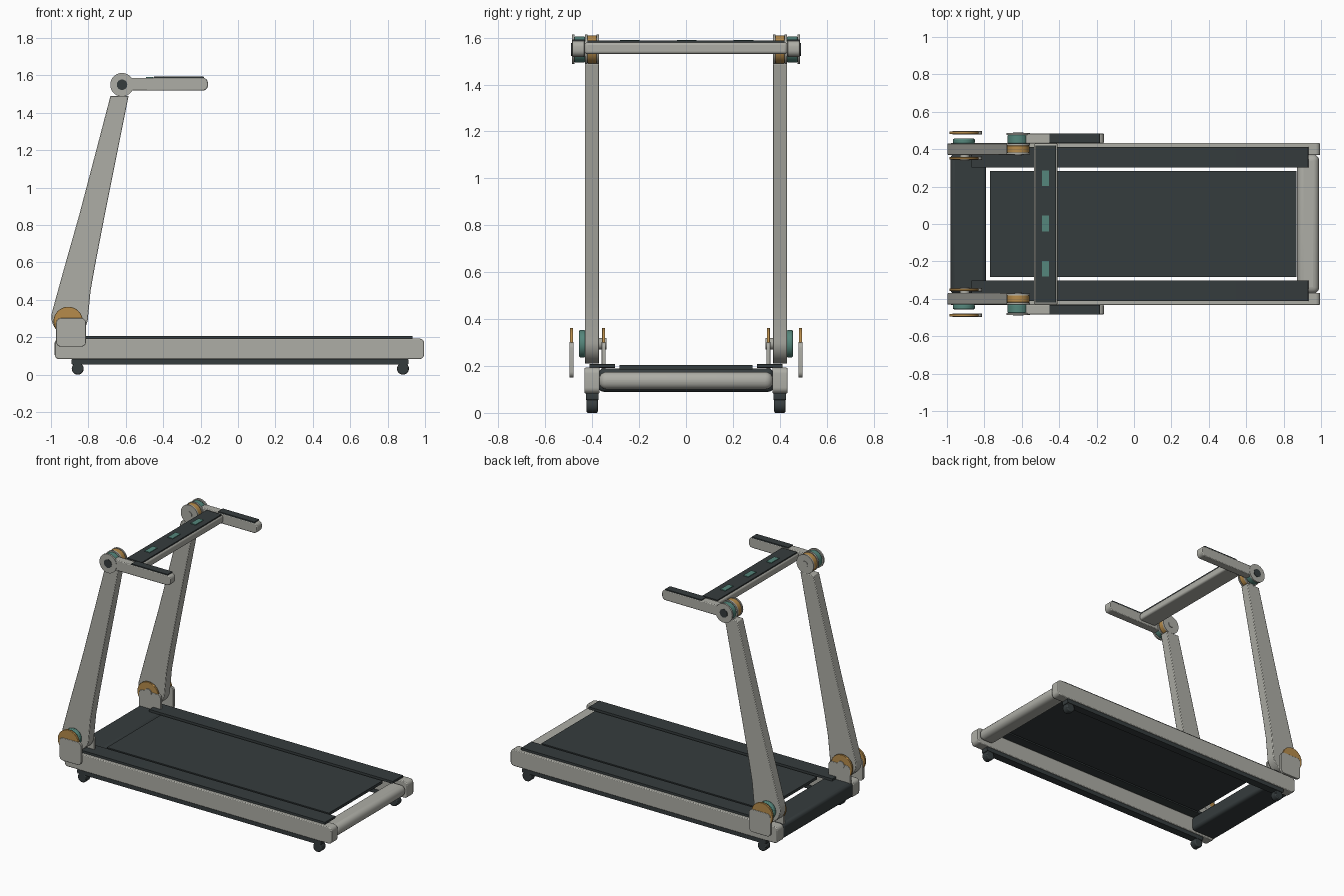
import bpy, bmesh, math

if "Cube" in bpy.data.objects:
    bpy.data.objects.remove(bpy.data.objects["Cube"])


def colour(name, rgb):
    m = bpy.data.materials.new(name)
    m.diffuse_color = (*rgb, 1)
    m.use_nodes = True
    m.node_tree.nodes["Principled BSDF"].inputs["Base Color"].default_value = m.diffuse_color
    return m


GREY = colour("warm grey", (0.42, 0.42, 0.38))
DARK = colour("charcoal", (0.036, 0.045, 0.047))
ORANGE = colour("ochre", (0.47, 0.26, 0.07))
TEAL = colour("teal", (0.09, 0.24, 0.20))


def finish(name, bm, mat, bevel=0.0, segments=3):
    bmesh.ops.recalc_face_normals(bm, faces=bm.faces)
    me = bpy.data.meshes.new(name)
    bm.to_mesh(me)
    bm.free()
    me.materials.append(mat)
    ob = bpy.data.objects.new(name, me)
    bpy.context.collection.objects.link(ob)
    if bevel:
        mod = ob.modifiers.new("bevel", "BEVEL")
        mod.width, mod.segments = bevel, segments
        mod.limit_method = "ANGLE"
        mod.angle_limit = math.radians(40)
    bpy.ops.object.select_all(action="DESELECT")
    ob.select_set(True)
    bpy.context.view_layer.objects.active = ob
    bpy.ops.object.shade_smooth_by_angle(angle=math.radians(35))
    return ob


def prism(name, pts, y0, y1, mat, bevel=0.0):
    """Extrude an x-z outline along y."""
    bm = bmesh.new()
    a = [bm.verts.new((x, y0, z)) for x, z in pts]
    b = [bm.verts.new((x, y1, z)) for x, z in pts]
    n = len(pts)
    bm.faces.new(a)
    bm.faces.new(b)
    for i in range(n):
        bm.faces.new((a[i], a[(i + 1) % n], b[(i + 1) % n], b[i]))
    return finish(name, bm, mat, bevel, 2)


def box(name, x, y, z, mat, bevel=0.0, segments=3):
    bm = bmesh.new()
    bmesh.ops.create_cube(bm, size=1)
    for v in bm.verts:
        for i, (lo, hi) in enumerate((x, y, z)):
            v.co[i] = lo if v.co[i] < 0 else hi
    return finish(name, bm, mat, bevel, segments)


def arc(cx, cz, r, a0, a1, n=12):
    return [(cx + r * math.cos(math.radians(a0 + (a1 - a0) * i / n)),
             cz + r * math.sin(math.radians(a0 + (a1 - a0) * i / n))) for i in range(n + 1)]


def circle(cx, cz, r, n=40):
    return arc(cx, cz, r, 0, 360, n)[:-1]


def rounded(x0, x1, z0, z1, r):
    return (arc(x1 - r, z1 - r, r, 0, 90, 6) + arc(x0 + r, z1 - r, r, 90, 180, 6)
            + arc(x0 + r, z0 + r, r, 180, 270, 6) + arc(x1 - r, z0 + r, r, 270, 360, 6))


# Running deck, motor cover and rear crossbar
box("running_belt", (-0.77, 0.87), (-0.283, 0.283), (0.186, 0.204), DARK)
box("motor_cover", (-0.98, -0.79), (-0.372, 0.372), (0.09, 0.19), DARK, 0.02)
box("rear_crossbar", (0.872, 0.99), (-0.372, 0.372), (0.10, 0.175), GREY, 0.034, 5)

# Console bar with its panel and three buttons
box("console_bar", (-0.535, -0.408), (-0.432, 0.432), (1.53, 1.58), GREY, 0.012)
box("console_panel", (-0.526, -0.416), (-0.42, 0.42), (1.579, 1.587), DARK)
for i, y in enumerate((-0.24, 0.003, 0.245)):
    box(f"console_button_{i}", (-0.492, -0.455), (y - 0.042, y + 0.042), (1.586, 1.591), TEAL)

# Outlines shared by both sides
LX, LZ = -0.905, 0.295          # lower pivot
HX, HZ = -0.62, 1.55            # handle pivot
upright = (arc(-0.9, 0.308, 0.098, 165, 360, 24)
           + [(-0.788, 0.45), (-0.765, 0.58), (-0.715, 0.84), (-0.655, 1.14), (-0.585, 1.49)]
           + [(-0.682, 1.49), (-0.75, 1.23), (-0.85, 0.85), (-0.935, 0.55)])
arm = ([(HX, HZ - 0.032)] + arc(-0.188, 1.546, 0.027, -90, -5, 6)
       + arc(-0.188, 1.56, 0.027, 5, 90, 6) + [(HX, HZ + 0.037)])

for s, side in ((-1, "right"), (1, "left")):
    def slab(part, pts, y0, y1, mat, bevel=0.0):
        prism(f"{side}_{part}", pts, s * y0, s * y1, mat, bevel)

    # Side frame, foot rest, under strip and feet
    slab("side_frame", rounded(-0.98, 0.995, 0.083, 0.193, 0.025), 0.368, 0.433, GREY, 0.005)
    slab("foot_rest", rounded(-0.87, 0.932, 0.192, 0.208, 0.004), 0.303, 0.412, DARK)
    slab("under_strip", rounded(-0.89, 0.912, 0.055, 0.084, 0.006), 0.374, 0.427, DARK)
    for end, x in (("front", -0.857), ("rear", 0.882)):
        slab(f"{end}_foot", circle(x, 0.032, 0.032, 28), 0.376, 0.424, DARK, 0.006)
        slab(f"{end}_foot_stem", rounded(x - 0.022, x + 0.022, 0.035, 0.07, 0.004),
             0.38, 0.42, DARK)

    # Upright post
    slab("upright", upright, 0.37, 0.431, GREY, 0.004)

    # Lower pivot: teal spacer, ochre discs and grey mounting plates
    slab("pivot_spacer", circle(LX - 0.005, LZ, 0.059), 0.43, 0.456, TEAL, 0.006)
    slab("pivot_axle", circle(LX, LZ, 0.025, 24), 0.34, 0.375, GREY)
    slab("outer_pivot_disc", circle(LX - 0.003, 0.285, 0.078), 0.481, 0.495, ORANGE, 0.002)
    slab("inner_pivot_disc", circle(LX - 0.003, 0.285, 0.078), 0.345, 0.358, ORANGE, 0.002)
    plate = rounded(-0.972, -0.813, 0.15, 0.302, 0.025)
    slab("outer_mount_plate", plate, 0.479, 0.497, GREY, 0.002)
    slab("inner_mount_plate", plate, 0.343, 0.36, GREY, 0.002)

    # Handle hub: stacked discs
    slab("fork_inner_plate", circle(HX, HZ, 0.063), 0.371, 0.381, GREY)
    slab("hub_inner_disc", circle(HX, HZ, 0.06), 0.381, 0.42, ORANGE, 0.004)
    slab("fork_outer_plate", circle(HX, HZ, 0.063), 0.42, 0.431, GREY)
    slab("hub_spacer", circle(HX, HZ, 0.056), 0.431, 0.475, TEAL, 0.004)
    slab("hub_outer_plate", circle(HX, HZ, 0.063), 0.475, 0.487, GREY)
    slab("hub_cap", circle(HX, HZ, 0.028, 28), 0.486, 0.49, DARK)
    slab("hub_inner_cap", circle(HX, HZ, 0.02, 24), 0.367, 0.372, GREY)

    # Handle arm and grip pad
    slab("handle_arm", [(max(x, HX + 0.02), z) for x, z in arm], 0.431, 0.485, GREY, 0.005)
    slab("grip_pad", rounded(-0.452, -0.182, 1.584, 1.593, 0.003), 0.432, 0.483, DARK)
